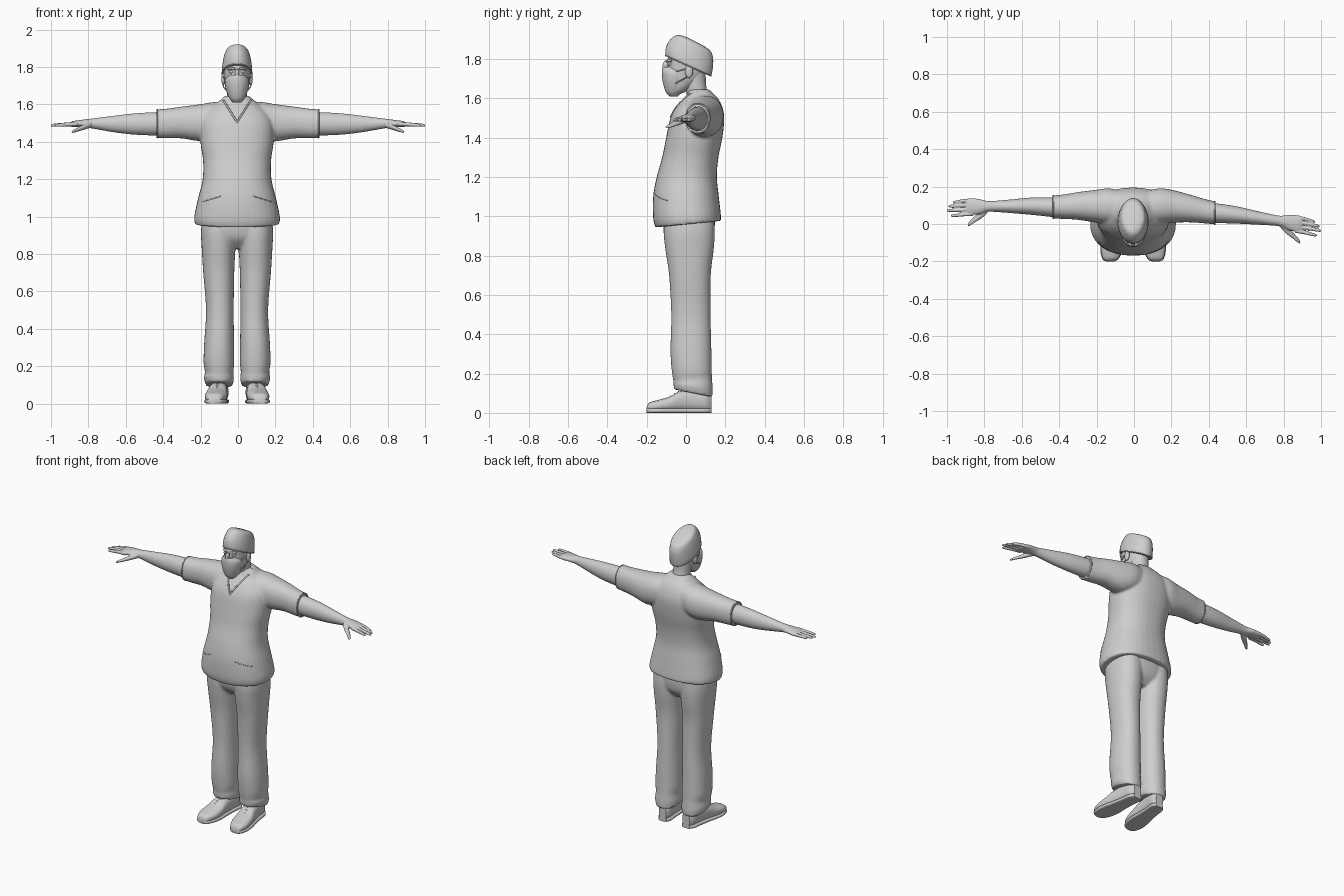
import bpy, bmesh, math
from mathutils import Vector

cube = bpy.data.objects.get("Cube")
if cube:
    bpy.data.objects.remove(cube, do_unlink=True)

grey = bpy.data.materials.new("plain_grey")
grey.use_nodes = True
colour = (0.62, 0.62, 0.62, 1)
grey.diffuse_color = colour
grey.node_tree.nodes["Principled BSDF"].inputs["Base Color"].default_value = colour
CX = -0.005  # body centre line


def spline(rings, steps):
    """Resample rings with a Catmull-Rom curve."""
    out = []
    for i in range(len(rings) - 1):
        p = [rings[max(i - 1, 0)], rings[i], rings[i + 1], rings[min(i + 2, len(rings) - 1)]]
        for k in range(steps):
            t = k / steps
            out.append([0.5 * (2 * b + (c - a) * t + (2 * a - 5 * b + 4 * c - d) * t * t
                               + (3 * b - a - 3 * c + d) * t ** 3) for a, b, c, d in zip(*p)])
    return out + [list(rings[-1])]


def loft(bm, rings, axis="z", power=2.0, seg=36, steps=4):
    """Skin rings of (position, centre a, centre b, radius a, radius b, tilt)."""
    rings = [tuple(r) + (0,) * (6 - len(r)) for r in rings]
    loops = []
    for t, a, b, ra, rb, tilt in spline(rings, steps):
        loop = []
        for i in range(seg):
            ang = math.tau * i / seg
            c, s = math.cos(ang), math.sin(ang)
            u = math.copysign(abs(c) ** (2 / power), c) * max(ra, 0.001)
            v = math.copysign(abs(s) ** (2 / power), s) * max(rb, 0.001)
            w = t + tilt * v
            co = {"z": (a + u, b + v, w), "x": (w, a + u, b + v), "y": (a + u, w, b + v)}[axis]
            loop.append(bm.verts.new(co))
        loops.append(loop)
    faces = [bm.faces.new(loops[0]), bm.faces.new(loops[-1])]
    for p, q in zip(loops, loops[1:]):
        for i in range(seg):
            j = (i + 1) % seg
            faces.append(bm.faces.new((p[i], p[j], q[j], q[i])))
    bmesh.ops.recalc_face_normals(bm, faces=faces)


def finish(bm, name, voxel=0, smooth=3):
    """Make an object; with a voxel size, fuse its overlapping parts."""
    mesh = bpy.data.meshes.new(name)
    bm.to_mesh(mesh)
    bm.free()
    obj = bpy.data.objects.new(name, mesh)
    bpy.context.collection.objects.link(obj)
    if voxel:
        rem = obj.modifiers.new("fuse", "REMESH")
        rem.mode, rem.voxel_size = "VOXEL", voxel
        soft = obj.modifiers.new("soften", "SMOOTH")
        soft.factor, soft.iterations = 0.5, smooth
        deps = bpy.context.evaluated_depsgraph_get()
        obj.data = bpy.data.meshes.new_from_object(obj.evaluated_get(deps))
        obj.modifiers.clear()
    obj.data.materials.clear()
    obj.data.materials.append(grey)
    bpy.ops.object.select_all(action="DESELECT")
    obj.select_set(True)
    bpy.context.view_layer.objects.active = obj
    bpy.ops.object.shade_smooth_by_angle(angle=math.radians(45))
    return obj


def part(name, rings, **kw):
    bm = bmesh.new()
    loft(bm, rings, **kw)
    return finish(bm, name)


def tube(name, points, radius, closed=False):
    curve = bpy.data.curves.new(name, "CURVE")
    curve.dimensions = "3D"
    curve.bevel_depth, curve.bevel_resolution = radius, 2
    curve.use_fill_caps = True
    sp = curve.splines.new("POLY")
    sp.points.add(len(points) - 1)
    for p, co in zip(sp.points, points):
        p.co = (*co, 1)
    sp.use_cyclic_u = closed
    curve.materials.append(grey)
    obj = bpy.data.objects.new(name, curve)
    bpy.context.collection.objects.link(obj)


def ball(name, loc, scale):
    bm = bmesh.new()
    bmesh.ops.create_uvsphere(bm, u_segments=20, v_segments=12, radius=1)
    for v in bm.verts:
        v.co = Vector(a * b + c for a, b, c in zip(v.co, scale, loc))
    finish(bm, name)


def arm_ring(s, x, y, z, ry, rz):
    """Mirror an arm ring; the right arm reaches further back."""
    back = 0.135 * max(0, x - 0.2) if s < 0 else 0
    return (s * x, y + back, z, ry, rz)


SIDES = ((1, "left"), (-1, "right"))

# Tunic: torso and sleeves fused
bm = bmesh.new()
loft(bm, [(z, CX, y, rx, ry, tilt) for z, y, rx, ry, tilt in [
    (0.96, 0.012, 0.225, 0.167, 0.1), (1.0, 0.005, 0.229, 0.172, 0.06), (1.1, 0.0, 0.208, 0.167, 0),
    (1.2, 0.004, 0.184, 0.153, 0), (1.3, 0.022, 0.182, 0.143, 0), (1.4, 0.042, 0.196, 0.143, 0),
    (1.5, 0.058, 0.195, 0.137, 0), (1.56, 0.068, 0.165, 0.115, 0), (1.6, 0.074, 0.12, 0.088, 0),
    (1.625, 0.067, 0.087, 0.07, 0), (1.645, 0.062, 0.066, 0.058, 0)]], power=2.3)
for s, side in SIDES:
    loft(bm, [arm_ring(s, *r) for r in [
        (0.04, 0.09, 1.525, 0.08, 0.09), (0.13, 0.095, 1.512, 0.095, 0.1), (0.2, 0.095, 1.502, 0.088, 0.099),
        (0.3, 0.083, 1.503, 0.074, 0.085), (0.38, 0.068, 1.498, 0.065, 0.079),
        (0.435, 0.059, 1.497, 0.062, 0.077)]], axis="x", power=2.2)
tunic = finish(bm, "tunic", voxel=0.007, smooth=6)


def on_front(x, z):
    hit, co, _, _ = tunic.ray_cast((x, -1, z), (0, 1, 0))
    return co if hit else None


# Collar, pocket seams and the sunken neck opening
collar = []
for i in range(-14, 15):
    p = on_front(CX + i * 0.0052, 1.505 + abs(i) * 0.0083)
    if p:
        collar.append(p)
pockets = []
for s, side in SIDES:
    pts = [on_front(CX + s * (0.085 + i * 0.01), 1.11 - i * 0.003) for i in range(11)]
    pockets.append((side, [p for p in pts if p]))
tube("collar_trim", collar, 0.005)
for side, pts in pockets:
    tube(side + "_pocket_seam", pts, 0.0025)
for v in tunic.data.vertices:
    if v.co.y < 0.05 and v.co.z > 1.508 + abs(v.co.x - CX) * 1.6:
        v.co.y += 0.01

# Trousers: hips and legs fused
bm = bmesh.new()
loft(bm, [(0.83, CX, 0.02, 0.08, 0.07), (0.88, CX, 0.018, 0.165, 0.115),
          (0.94, CX, 0.016, 0.187, 0.13), (1.02, CX, 0.015, 0.185, 0.13)], power=2.4)
for s, side in SIDES:
    loft(bm, [(z, CX + s * off, y, rx, ry, tilt) for z, off, y, rx, ry, tilt in [
        (0.1, 0.095, 0.037, 0.072, 0.098, -0.2), (0.135, 0.097, 0.036, 0.08, 0.1, -0.15),
        (0.17, 0.096, 0.034, 0.076, 0.098, 0.1), (0.22, 0.097, 0.029, 0.082, 0.102, 0),
        (0.32, 0.096, 0.025, 0.08, 0.104, 0), (0.5, 0.092, 0.025, 0.074, 0.1, 0),
        (0.7, 0.098, 0.02, 0.083, 0.106, 0), (0.83, 0.099, 0.018, 0.09, 0.123, 0),
        (0.92, 0.1, 0.016, 0.093, 0.13, 0), (1.0, 0.1, 0.016, 0.085, 0.125, 0)]], power=2.2)
finish(bm, "trousers", voxel=0.008, smooth=3)

# Shoes with soles and laces
for s, side in SIDES:
    def foot_x(y):
        return CX + s * (0.1 - 0.11 * y)
    upper = [(-0.2, 0.018, 0.01), (-0.187, 0.04, 0.022), (-0.14, 0.057, 0.029), (-0.08, 0.058, 0.038),
             (-0.03, 0.051, 0.051), (0.04, 0.045, 0.055), (0.1, 0.043, 0.052), (0.13, 0.026, 0.045)]
    part(side + "_shoe", [(y, foot_x(y), rz + 0.008, rx, rz) for y, rx, rz in upper], axis="y", power=2.5)
    part(side + "_sole", [(y, foot_x(y), 0.012, rx + 0.003, 0.012) for y, rx, rz in upper],
         axis="y", power=4)
    for k in range(3):
        y, z = -0.075 + k * 0.018, 0.086 + k * 0.011
        tube(f"{side}_lace_{k + 1}", [(foot_x(y) + d * 0.024, y + abs(d) * 0.006, z - abs(d) * 0.008)
                                      for d in (-1, 0, 1)], 0.0035)

# Bare arms, hands and fingers
for s, side in SIDES:
    bm = bmesh.new()
    loft(bm, [arm_ring(s, *r) for r in [
        (0.38, 0.06, 1.497, 0.055, 0.062), (0.45, 0.057, 1.496, 0.052, 0.062),
        (0.55, 0.048, 1.495, 0.046, 0.057), (0.65, 0.034, 1.495, 0.037, 0.046),
        (0.75, 0.02, 1.497, 0.029, 0.031), (0.79, 0.014, 1.498, 0.03, 0.025),
        (0.83, 0.008, 1.498, 0.041, 0.02), (0.88, 0.001, 1.495, 0.045, 0.016),
        (0.9, -0.002, 1.493, 0.038, 0.01)]], axis="x")
    for k, tip in enumerate((0.97, 0.993, 1.002, 0.98)):
        y = 0.036 - k * 0.0245
        loft(bm, [arm_ring(s, *r) for r in [
            (0.86, y, 1.494, 0.01, 0.011), (0.91, y - 0.008, 1.493, 0.0095, 0.011),
            (tip - 0.02, y - 0.02, 1.489, 0.0085, 0.009), (tip - 0.004, y - 0.023, 1.487, 0.006, 0.006),
            (tip, y - 0.024, 1.487, 0.002, 0.002)]], axis="x", seg=16)
    loft(bm, [arm_ring(s, *r) for r in [
        (0.785, -0.003, 1.492, 0.02, 0.016), (0.82, -0.035, 1.48, 0.022, 0.015),
        (0.855, -0.066, 1.466, 0.017, 0.011), (0.88, -0.09, 1.456, 0.013, 0.008),
        (0.89, -0.1, 1.452, 0.004, 0.004)]], axis="x", seg=16)
    finish(bm, side + "_arm", voxel=0.004, smooth=3)
    hem = [arm_ring(s, 0.432, 0.059 + 0.061 * math.cos(a), 1.497 + 0.075 * math.sin(a), 0, 0)[:3]
           for a in (math.tau * i / 40 for i in range(40))]
    tube(side + "_sleeve_hem", hem, 0.004, closed=True)

# Neck and head
part("neck", [(1.56, CX, 0.07, 0.06, 0.058), (1.62, CX, 0.058, 0.054, 0.054),
              (1.67, CX, 0.046, 0.053, 0.056), (1.74, CX, 0.04, 0.056, 0.06)])
part("head", [(1.62, CX, -0.055, 0.022, 0.022), (1.635, CX, -0.045, 0.042, 0.045),
              (1.67, CX, -0.022, 0.057, 0.074), (1.71, CX, -0.003, 0.066, 0.094),
              (1.76, CX, 0.008, 0.071, 0.104), (1.8, CX, 0.013, 0.073, 0.107),
              (1.85, CX, 0.02, 0.065, 0.09)])

# Surgical mask with side straps
part("face_mask", [(1.61, CX, -0.062, 0.022, 0.022), (1.63, CX, -0.062, 0.04, 0.04),
                   (1.665, CX, -0.056, 0.055, 0.058), (1.7, CX, -0.053, 0.063, 0.068),
                   (1.735, CX, -0.053, 0.062, 0.07), (1.758, CX, -0.06, 0.04, 0.06)])
ball("nose_bridge", (CX, -0.102, 1.765), (0.011, 0.017, 0.025))
for s, side in SIDES:
    ball(side + "_ear", (CX + s * 0.073, 0.015, 1.735), (0.011, 0.02, 0.032))
    ball(side + "_eye", (CX + s * 0.029, -0.081, 1.773), (0.013, 0.011, 0.008))
    tube(side + "_brow", [(CX + s * x, y, z) for x, y, z in
                          ((0.012, -0.099, 1.789), (0.03, -0.092, 1.794), (0.048, -0.074, 1.788))], 0.006)
    for k, (z0, z1) in enumerate(((1.735, 1.752), (1.675, 1.712))):
        tube(f"{side}_mask_strap_{k + 1}", [(CX + s * 0.058, -0.055, z0), (CX + s * 0.072, -0.02, (z0 + z1) / 2),
                                            (CX + s * 0.076, 0.012, z1)], 0.003)

# Tilted cap
part("cap", [(1.762, CX, 0.012, 0.08, 0.116, -0.45), (1.785, CX, 0.014, 0.081, 0.119, -0.43),
             (1.82, CX, 0.02, 0.077, 0.118, -0.42), (1.855, CX, 0.03, 0.07, 0.107, -0.43),
             (1.882, CX, 0.038, 0.058, 0.085, -0.46), (1.891, CX, 0.041, 0.03, 0.045, -0.5),
             (1.892, CX, 0.041, 0.004, 0.006, -0.5)])
tube("cap_band", [(CX + 0.08 * math.cos(a), 0.012 + 0.116 * math.sin(a), 1.765 - 0.052 * math.sin(a))
                  for a in (math.tau * i / 40 for i in range(40))], 0.003, closed=True)
